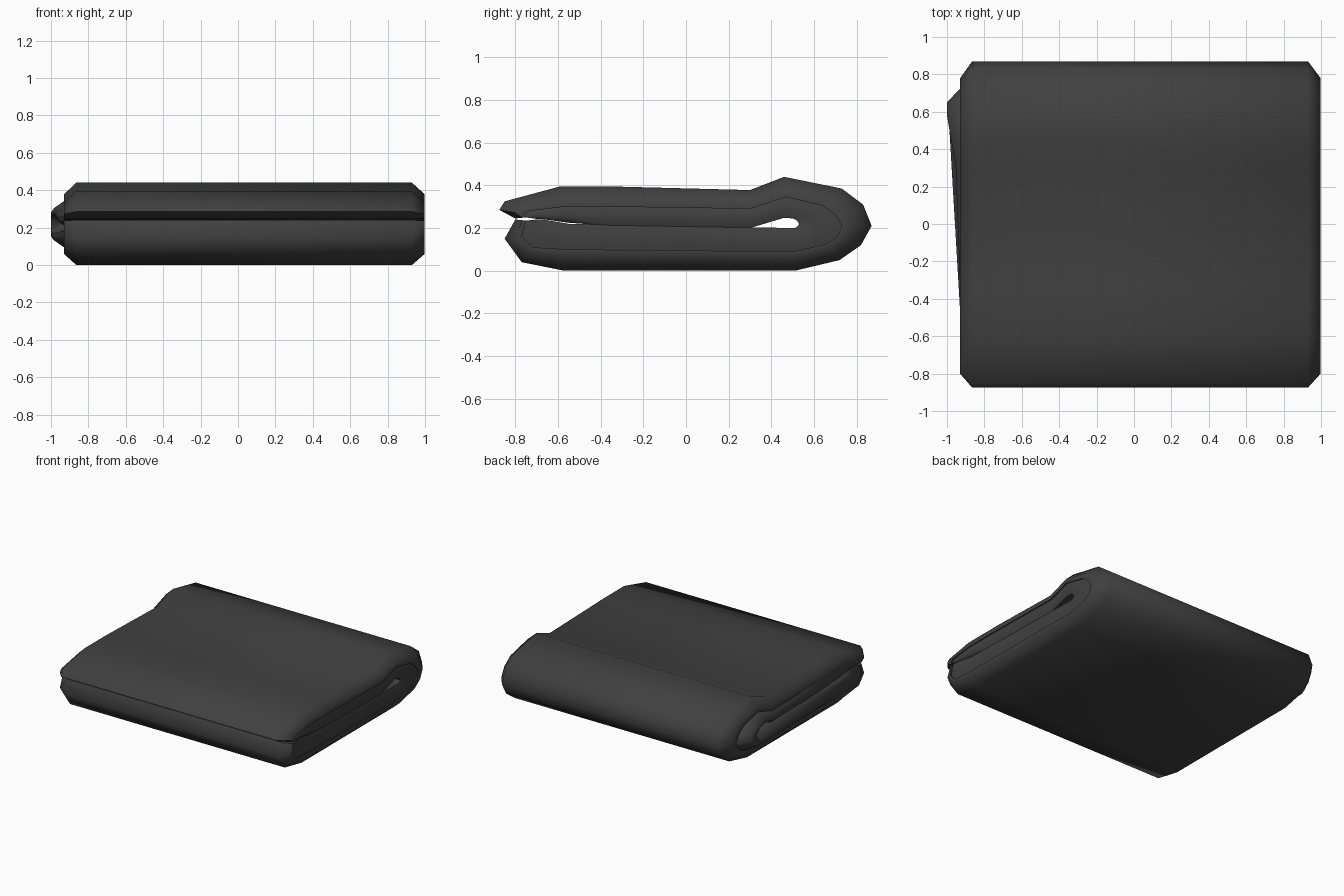
import bpy, bmesh, math
from mathutils import Vector

cube = bpy.data.objects.get("Cube")
if cube:
    bpy.data.objects.remove(cube, do_unlink=True)

charcoal = bpy.data.materials.new("charcoal_cloth")
charcoal.use_nodes = True
COLOUR = (0.052, 0.052, 0.052, 1)
charcoal.diffuse_color = COLOUR
bsdf = charcoal.node_tree.nodes["Principled BSDF"]
bsdf.inputs["Base Color"].default_value = COLOUR
bsdf.inputs["Roughness"].default_value = 0.9

# Side profiles (y, z), running from the upper front lip round the back fold
# to the lower front lip: outside, between the layers, and inside the fold
outside = [(-.80, .245), (-.875, .285), (-.85, .325), (-.59, .395), (-.35, .395),
           (.30, .378), (.46, .44), (.73, .385), (.83, .31), (.87, .21), (.82, .12),
           (.72, .05), (.51, 0), (-.57, 0), (-.77, .04), (-.85, .15), (-.80, .24)]
between = [(-.75, .25), (-.76, .265), (-.74, .28), (-.57, .30), (-.35, .30),
           (.30, .29), (.47, .345), (.64, .305), (.70, .26), (.73, .21), (.71, .16),
           (.66, .125), (.50, .09), (-.55, .10), (-.72, .11), (-.77, .16), (-.75, .235)]
inside = [(-.70, .243), (-.69, .243), (-.68, .243), (-.55, .225), (-.35, .21),
          (.30, .20), (.46, .248), (.50, .245), (.52, .235), (.53, .22), (.525, .21),
          (.51, .20), (.50, .20), (-.55, .22), (-.67, .24), (-.69, .24), (-.70, .24)]


def loft_layer(name, outer, inner, section, slip=None):
    """Sweep a closed section of (x, depth) points along a folded profile."""
    bm = bmesh.new()
    loops = []
    for a, b in zip(outer, inner):
        loop = []
        for x, depth in section:
            y, z = Vector(a).lerp(Vector(b), depth)
            if slip:
                x = slip(x, y, depth)
            loop.append(bm.verts.new((x, y, z)))
        loops.append(loop)
    n = len(section)
    for p, q in zip(loops, loops[1:]):
        for i in range(n):
            j = (i + 1) % n
            bm.faces.new((p[i], p[j], q[j], q[i]))
    bm.faces.new(loops[0])
    bm.faces.new(loops[-1][::-1])
    bmesh.ops.recalc_face_normals(bm, faces=bm.faces)
    mesh = bpy.data.meshes.new(name)
    bm.to_mesh(mesh)
    bm.free()
    mesh.materials.append(charcoal)
    ob = bpy.data.objects.new(name, mesh)
    bpy.context.collection.objects.link(ob)
    bpy.ops.object.select_all(action="DESELECT")
    ob.select_set(True)
    bpy.context.view_layer.objects.active = ob
    bpy.ops.object.shade_smooth_by_angle(angle=math.radians(60))
    return ob


def slipped_edge(x, y, depth):
    """Let the lining bulge out of one side near the back fold."""
    if x > 0 or not 0 < depth < 0.9:
        return x
    gentle = 0.028 * min(max((y + 0.46) / 0.76, 0), 1)
    steep = 0.047 * min(max((y - 0.3) / 0.28, 0), 1)
    return x - gentle - steep


# Outer folded layer with chamfered side edges
loft_layer("outer_fold", outside, between,
           [(-.93, .65), (-.865, 0), (.93, 0), (.998, .65), (.998, 1), (-.93, 1)])

# Inner folded layer, sticking out a little on one side
loft_layer("inner_fold", between, inside,
           [(-.925, 0), (.99, 0), (.997, .3), (.997, .65), (.985, 1),
            (-.915, 1), (-.925, .7), (-.925, .4)], slipped_edge)
